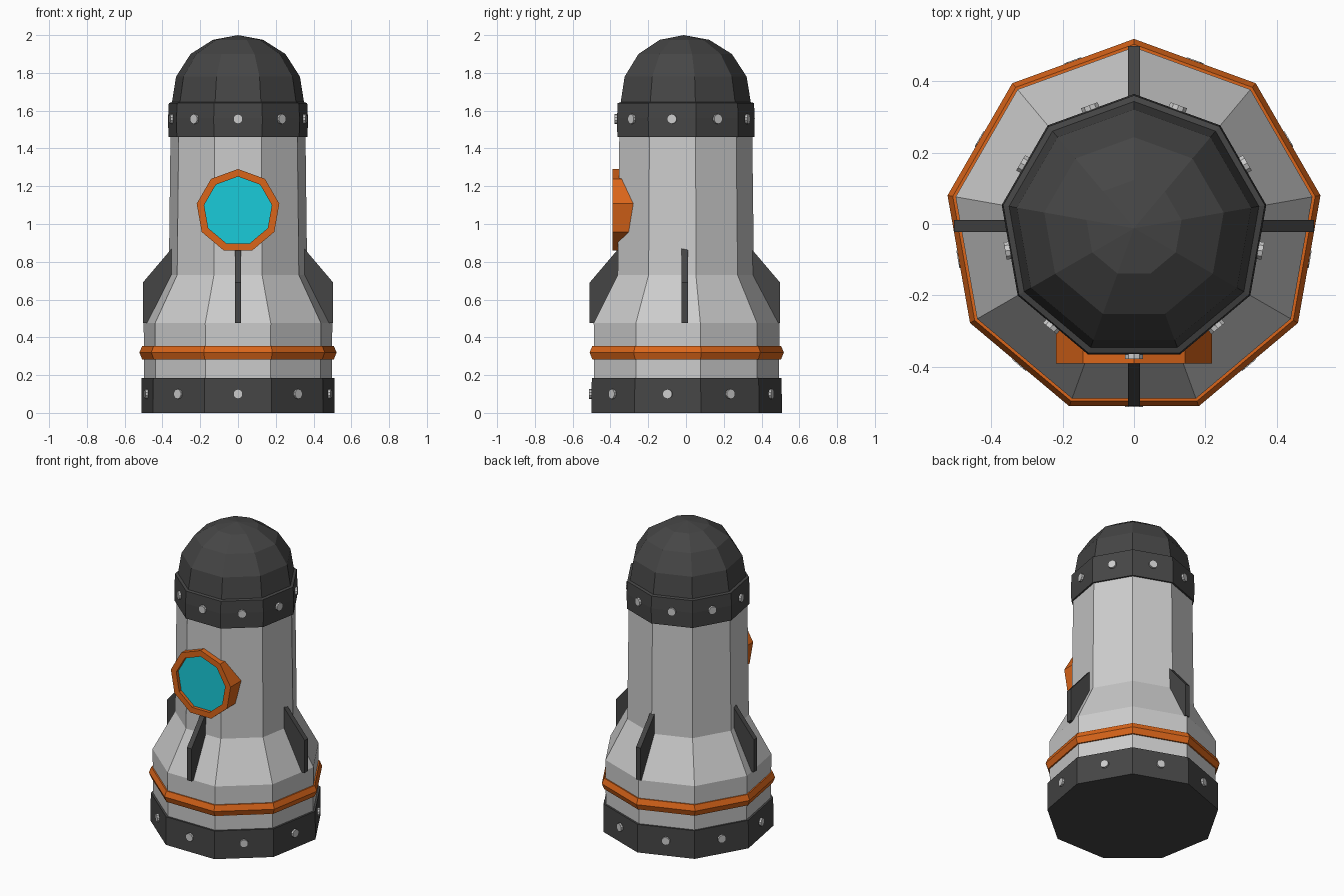
import bpy, bmesh
from math import sin, cos, pi, radians
from mathutils import Matrix, Vector

if "Cube" in bpy.data.objects:
    bpy.data.objects.remove(bpy.data.objects["Cube"])

SIDES = 9
CY = -0.012  # nine-sided axis offset so the bounds are centred


def material(name, rgb):
    m = bpy.data.materials.new(name)
    m.diffuse_color = (*rgb, 1)
    m.use_nodes = True
    m.node_tree.nodes["Principled BSDF"].inputs["Base Color"].default_value = m.diffuse_color
    return m


dark = material("dark_metal", (0.06, 0.06, 0.06))
orange = material("orange_paint", (0.70, 0.13, 0.01))
cyan = material("cyan_glass", (0.01, 0.60, 0.70))


def finish(name, bm, mat=None, matrix=Matrix()):
    bmesh.ops.remove_doubles(bm, verts=bm.verts, dist=1e-5)
    bmesh.ops.recalc_face_normals(bm, faces=bm.faces)
    me = bpy.data.meshes.new(name)
    bm.to_mesh(me)
    bm.free()
    ob = bpy.data.objects.new(name, me)
    bpy.context.collection.objects.link(ob)
    ob.matrix_world = matrix
    if mat:
        me.materials.append(mat)
    return ob


def lathe(name, profile, mat=None, matrix=Matrix.Translation((0, CY, 0))):
    """Nine-sided turned shape with one vertex on +y."""
    bm = bmesh.new()
    rings = []
    for r, z in profile:
        if r == 0:
            rings.append([bm.verts.new((0, 0, z))] * SIDES)
        else:
            angles = [pi / 2 + 2 * pi * i / SIDES for i in range(SIDES)]
            rings.append([bm.verts.new((r * cos(a), r * sin(a), z)) for a in angles])
    for lo, hi in zip(rings, rings[1:]):
        for i in range(SIDES):
            j = (i + 1) % SIDES
            bm.faces.new(dict.fromkeys((lo[i], lo[j], hi[j], hi[i])))
    return finish(name, bm, mat, matrix)


# Main turned parts
lathe("base", [(0, 0), (0.52, 0), (0.518, 0.185), (0.505, 0.185)], dark)
lathe("hull", [(0.505, 0.185), (0.507, 0.475), (0.372, 0.73), (0.363, 1.46)])
lathe("trim_ring", [(0.505, 0.283), (0.515, 0.283), (0.53, 0.32),
                    (0.515, 0.355), (0.505, 0.355)], orange)
lathe("nose", [(0.36, 1.46), (0.374, 1.46), (0.376, 1.56), (0.372, 1.64),
               (0.355, 1.645), (0.333, 1.78), (0.255, 1.90),
               (0.135, 1.975), (0, 2.0)], dark)

# Porthole frame and glass, turned about the front axis
porthole = Matrix.Translation((0, 0, 1.069)) @ Matrix.Rotation(radians(90), 4, 'X')
lathe("porthole_frame", [(0.222, 0.26), (0.222, 0.39), (0.182, 0.39), (0.182, 0.366)],
      orange, porthole)
lathe("porthole_glass", [(0.182, 0.368), (0, 0.368)], cyan, porthole)

# Four fins
FIN = [(0.33, 0.475), (0.504, 0.475), (0.504, 0.69), (0.345, 0.877), (0.33, 0.877)]
for k, side in enumerate(("right", "back", "left", "front")):
    bm = bmesh.new()
    face = bm.faces.new([bm.verts.new((r, -0.0165, z)) for r, z in FIN])
    ext = bmesh.ops.extrude_face_region(bm, geom=[face], use_keep_orig=True)
    bmesh.ops.translate(bm, vec=(0, 0.033, 0),
                        verts=[v for v in ext["geom"] if isinstance(v, bmesh.types.BMVert)])
    finish("fin_" + side, bm, dark,
           Matrix.Translation((0, -0.006, 0)) @ Matrix.Rotation(k * pi / 2, 4, 'Z'))

# Bolts at the middle of every face on both dark bands
for band, radius, z in (("base", 0.519, 0.1), ("nose", 0.376, 1.556)):
    bm = bmesh.new()
    for i in range(SIDES):
        a = -pi / 2 + 2 * pi * i / SIDES
        out = Vector((cos(a), sin(a), 0))
        pos = out * (radius * cos(pi / SIDES)) + Vector((0, CY, z))
        bmesh.ops.create_cone(bm, cap_ends=True, segments=10, radius1=0.026,
                              radius2=0.026, depth=0.026,
                              matrix=Matrix.Translation(pos) @ out.to_track_quat('Z', 'Y').to_matrix().to_4x4())
    finish(band + "_bolts", bm)
